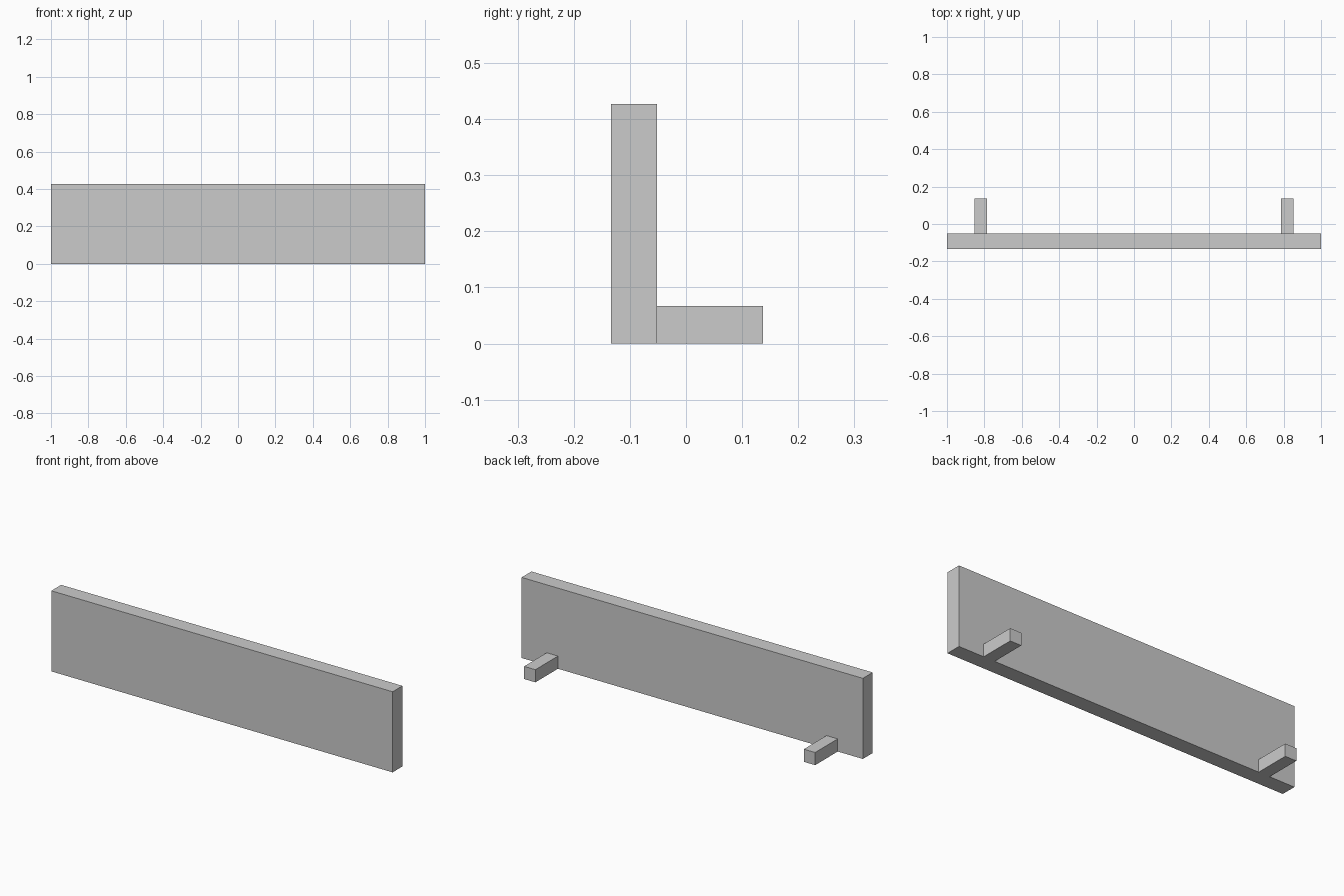
import bpy

if "Cube" in bpy.data.objects:
    bpy.data.objects.remove(bpy.data.objects["Cube"])

def box(name, x0, x1, y0, y1, z0, z1):
    bpy.ops.mesh.primitive_cube_add(size=1, location=((x0 + x1) / 2, (y0 + y1) / 2, (z0 + z1) / 2))
    ob = bpy.context.object
    ob.name = name
    ob.scale = (x1 - x0, y1 - y0, z1 - z0)
    bpy.ops.object.transform_apply(location=False, rotation=False, scale=True)
    return ob

H, FRONT, BACK, REAR = 0.427, -0.134, -0.052, 0.137

# Main upright board
box("board", -1, 1, FRONT, BACK, 0, H)

# Two support feet behind the board
for side, name in ((-1, "foot_left"), (1, "foot_right")):
    cx = side * 0.82
    box(name, cx - 0.033, cx + 0.033, BACK, REAR, 0, 0.067)

# Flat face panel just in front of the board, leaving a thin border
border = 0.013
bpy.ops.mesh.primitive_plane_add(size=1, location=(0, -REAR, H / 2), rotation=(1.5707963, 0, 0))
panel = bpy.context.object
panel.name = "front_panel"
panel.scale = (2 - 2 * border, H - 2 * border, 1)
bpy.ops.object.transform_apply(location=False, rotation=True, scale=True)
mat = bpy.data.materials.new("panel_grey")
mat.diffuse_color = (0.8, 0.8, 0.8, 1)
mat.use_nodes = True
mat.node_tree.nodes["Principled BSDF"].inputs["Base Color"].default_value = mat.diffuse_color
panel.data.materials.append(mat)
